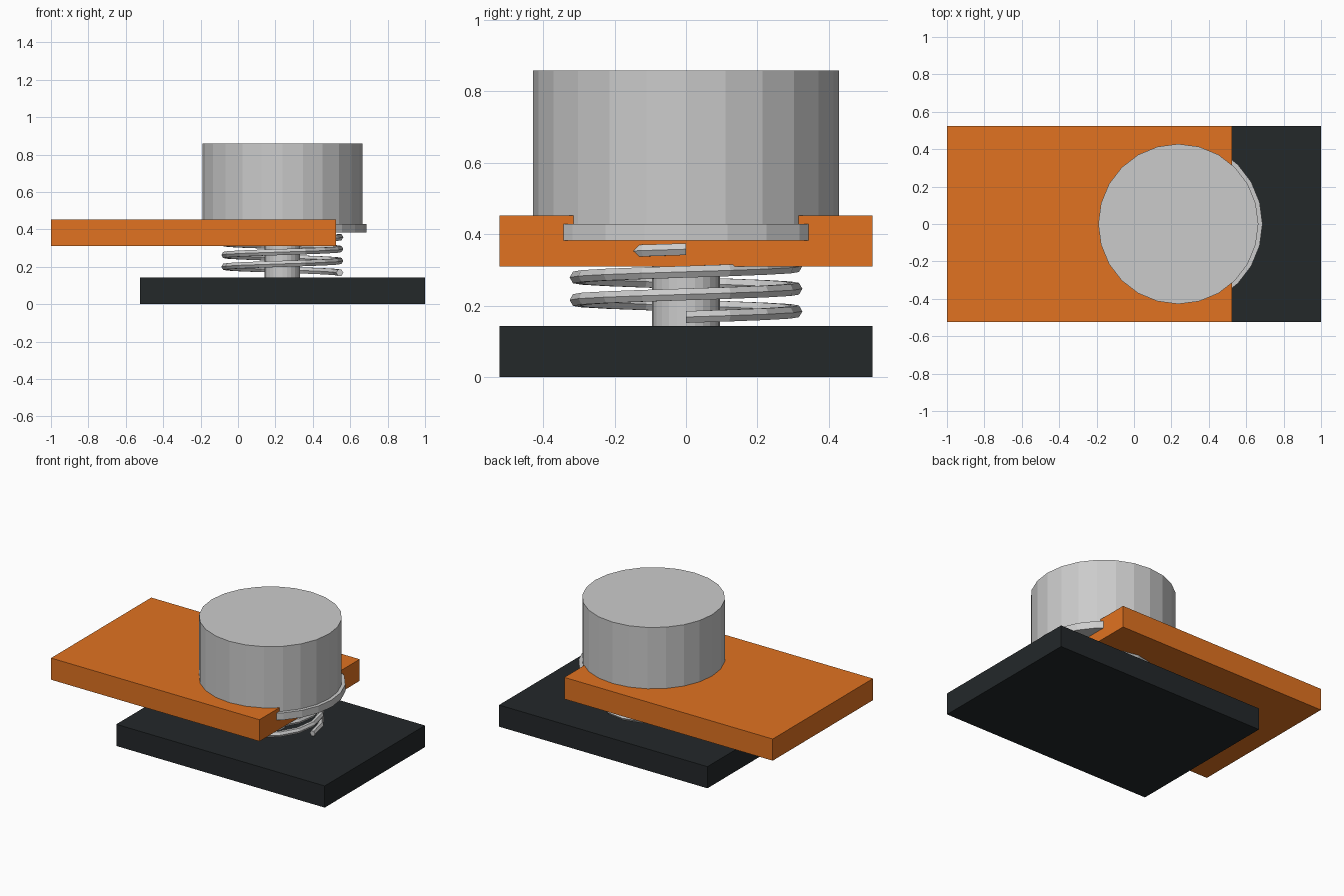
import bpy, bmesh
from math import cos, sin, pi

if "Cube" in bpy.data.objects:
    bpy.data.objects.remove(bpy.data.objects["Cube"])

AXIS_X = 0.237   # shared axis of button, stem and spring


def material(name, color):
    mat = bpy.data.materials.new(name)
    mat.diffuse_color = color
    mat.use_nodes = True
    mat.node_tree.nodes["Principled BSDF"].inputs["Base Color"].default_value = mat.diffuse_color
    return mat


def add_object(name, bm, mat=None):
    bmesh.ops.recalc_face_normals(bm, faces=bm.faces)
    mesh = bpy.data.meshes.new(name)
    bm.to_mesh(mesh)
    bm.free()
    obj = bpy.data.objects.new(name, mesh)
    bpy.context.collection.objects.link(obj)
    if mat:
        mesh.materials.append(mat)
    return obj


def slab(name, x0, x1, z0, z1, mat, half_y=0.523):
    bm = bmesh.new()
    bmesh.ops.create_cube(bm, size=1)
    bmesh.ops.scale(bm, vec=(x1 - x0, 2 * half_y, z1 - z0), verts=bm.verts)
    bmesh.ops.translate(bm, vec=((x0 + x1) / 2, 0, (z0 + z1) / 2), verts=bm.verts)
    return add_object(name, bm, mat)


def turned(name, profile, sides=24):
    """Solid of revolution from (radius, z) points, capped at both ends."""
    bm = bmesh.new()
    rings = [[bm.verts.new((AXIS_X + r * cos(2 * pi * i / sides),
                            r * sin(2 * pi * i / sides), z)) for i in range(sides)]
             for r, z in profile]
    for a, b in zip(rings, rings[1:]):
        for i in range(sides):
            j = (i + 1) % sides
            bm.faces.new((a[i], a[j], b[j], b[i]))
    bm.faces.new(rings[0])
    bm.faces.new(rings[-1])
    return add_object(name, bm)


def coil(name, radius, wire, z0, z1, turns, steps=16, sides=6):
    bm = bmesh.new()
    n = turns * steps
    rings = []
    for k in range(n + 1):
        a, z = 2 * pi * k / steps, z0 + (z1 - z0) * k / n
        ring = []
        for i in range(sides):
            t = 2 * pi * i / sides
            r = radius + wire * cos(t)
            ring.append(bm.verts.new((AXIS_X + r * cos(a), r * sin(a), z + wire * sin(t))))
        rings.append(ring)
    for a, b in zip(rings, rings[1:]):
        for i in range(sides):
            j = (i + 1) % sides
            bm.faces.new((a[i], a[j], b[j], b[i]))
    bm.faces.new(rings[0])
    bm.faces.new(rings[-1])
    return add_object(name, bm)


orange = material("orange", (0.75, 0.17, 0.015, 1))
black = material("black", (0.017, 0.021, 0.023, 1))

# Two offset plates
slab("base_plate", -0.523, 1.0, 0.0, 0.143, black)
slab("upper_plate", -1.0, 0.523, 0.31, 0.453, orange)

# Button with retaining flange, and the stem under it
turned("button", [(0.45, 0.382), (0.45, 0.429), (0.428, 0.429), (0.428, 0.858)])
turned("stem", [(0.095, 0.14), (0.095, 0.385)])

# Return spring around the stem
coil("spring", 0.307, 0.019, 0.168, 0.358, 3)
